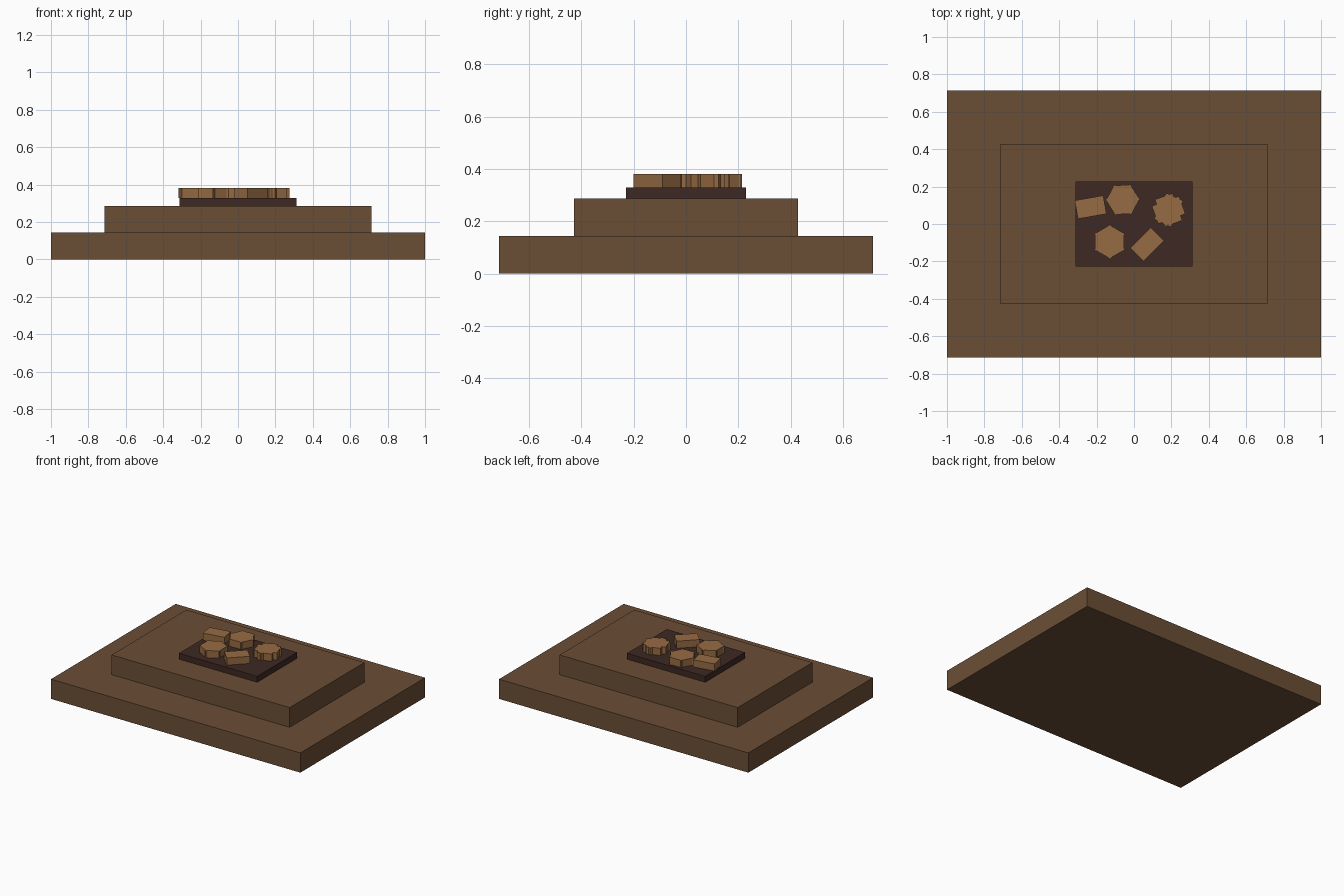
import bpy
from math import radians

cube = bpy.data.objects.get("Cube")
if cube:
    bpy.data.objects.remove(cube, do_unlink=True)


def material(name, color):
    m = bpy.data.materials.new(name)
    m.use_nodes = True
    m.diffuse_color = (*color, 1)
    m.node_tree.nodes["Principled BSDF"].inputs["Base Color"].default_value = (*color, 1)
    return m


wood = material("brown wood", (0.147, 0.077, 0.036))
dark = material("dark brown", (0.048, 0.022, 0.016))
tan = material("tan brown", (0.305, 0.147, 0.055))


def box(name, size, center, bottom, mat, angle=0):
    bpy.ops.mesh.primitive_cube_add(size=1, location=(*center, bottom + size[2] / 2),
                                    rotation=(0, 0, radians(angle)))
    ob = bpy.context.object
    ob.name = name
    ob.scale = size
    ob.data.materials.append(mat)
    return ob


# Stepped base and the dark plate on it
box("lower_step", (2, 1.428, 0.143), (0, 0), 0, wood)
box("upper_step", (1.428, 0.856, 0.143), (0, 0), 0.143, wood)
box("plate", (0.628, 0.457, 0.043), (0, 0), 0.286, dark)

# Loose chunks, each made of one or more crossed blocks
chunks = [
    ("left_chunk", (-0.232, 0.09), [10]),
    ("back_chunk", (-0.06, 0.13), [-28, 32, 92]),
    ("right_chunk", (0.185, 0.075), [20, 65, 110]),
    ("front_left_chunk", (-0.13, -0.095), [0, 60, 120]),
    ("front_right_chunk", (0.07, -0.11), [45]),
]
for name, center, angles in chunks:
    for i, angle in enumerate(angles):
        box(f"{name}_{i + 1}", (0.155, 0.1, 0.052), center, 0.329, tan, angle)
